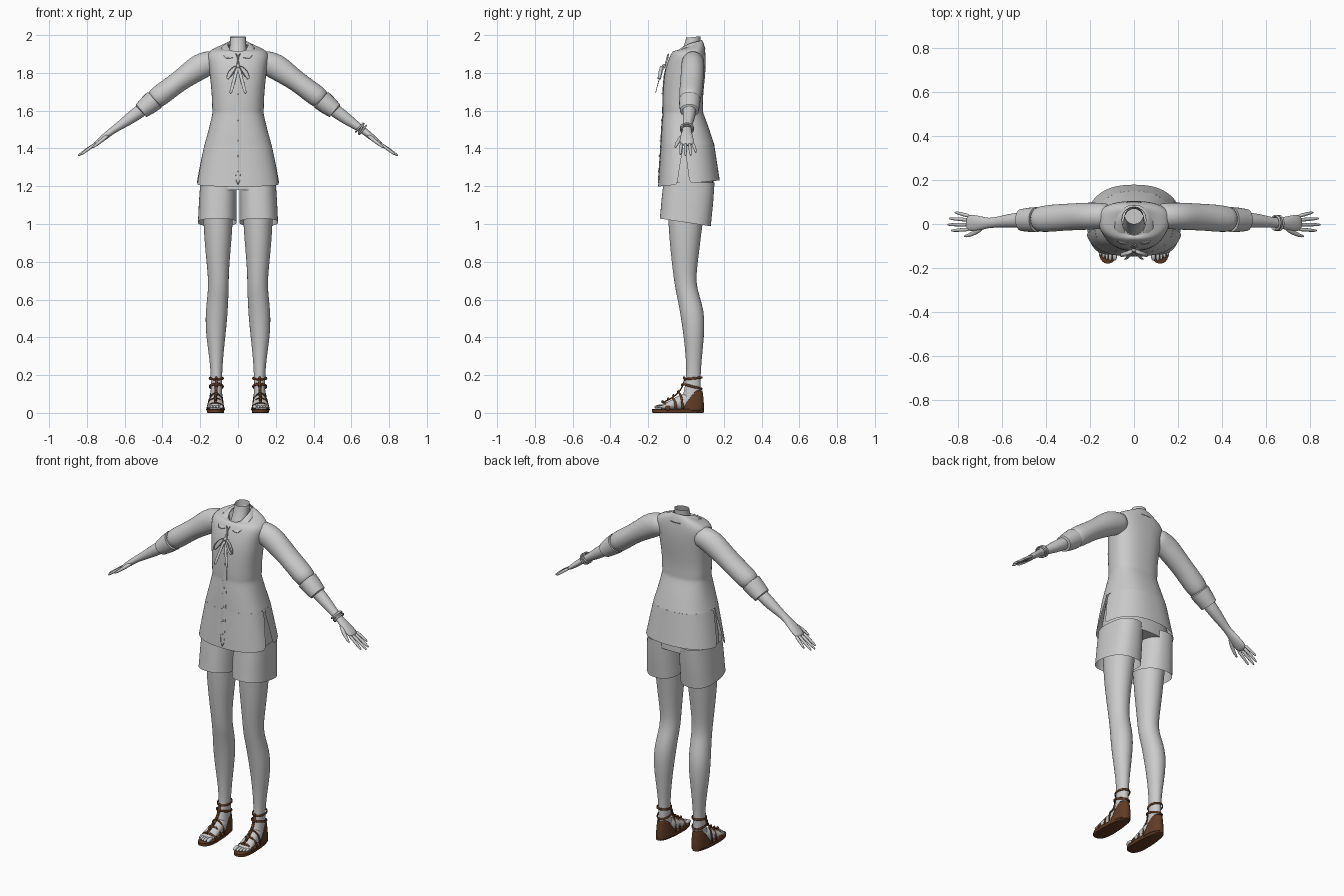
import bpy, bmesh
from math import sin, cos, pi, copysign
from mathutils import Vector as V

brown = bpy.data.materials.new("brown_leather")
brown.diffuse_color = (0.12, 0.045, 0.018, 1)


def loft(name, rows, closed=True, caps=False, wrap=False, subd=1, mirror=True, mat=None, thick=0):
    """Skin a list of point rows into a smooth surface."""
    bm = bmesh.new()
    vs = [[bm.verts.new(p) for p in r] for r in rows]
    n, m = len(rows[0]), len(rows)
    for j in range(m if wrap else m - 1):
        a, b = vs[j], vs[(j + 1) % m]
        for i in range(n if closed else n - 1):
            k = (i + 1) % n
            bm.faces.new((a[i], a[k], b[k], b[i]))
    if caps:
        bm.faces.new(vs[0])
        bm.faces.new(vs[-1])
    bmesh.ops.recalc_face_normals(bm, faces=bm.faces)
    me = bpy.data.meshes.new(name)
    bm.to_mesh(me)
    bm.free()
    me.polygons.foreach_set("use_smooth", [True] * len(me.polygons))
    if not subd:
        me.set_sharp_from_angle(angle=0.7)
    ob = bpy.data.objects.new(name, me)
    bpy.context.collection.objects.link(ob)
    if mirror:
        md = ob.modifiers.new("mirror", 'MIRROR')
        md.merge_threshold = 0.0005
    if thick:
        ob.modifiers.new("thickness", 'SOLIDIFY').thickness = thick
    if subd:
        md = ob.modifiers.new("smooth", 'SUBSURF')
        md.levels = md.render_levels = subd
    if mat:
        me.materials.append(mat)
    return ob


def ring(z, hw, yf, yb, cy=0.0, tilt=0.0, cx=0.0, p=2.4, n=40, a0=0.0, a1=None):
    """Horizontal rounded outline; a0..a1 gives an open arc instead."""
    out = []
    for i in range(n):
        a = 2 * pi * i / n if a1 is None else a0 + (a1 - a0) * i / (n - 1)
        c, s = cos(a), sin(a)
        x = hw * copysign(abs(c) ** (2 / p), c)
        y = abs(s) ** (2 / p) * ((yb - cy) if s > 0 else (yf - cy))
        out.append(V((cx + x, cy + y, z + tilt * y)))
    return out


def sweep(name, pts, rad, ref, n=10, wrap=False, caps=True, **kw):
    """Tube along points; rad is (along ref, across) or a list of these."""
    pts, ref, rows = [V(p) for p in pts], V(ref), []
    m = len(pts)
    for i, p in enumerate(pts):
        q0 = pts[(i - 1) % m] if wrap or i else p
        q1 = pts[(i + 1) % m] if wrap or i < m - 1 else p
        t = (q1 - q0).normalized()
        s = (ref - t * ref.dot(t)).normalized()
        u = t.cross(s)
        a, b = rad[i] if isinstance(rad, list) else rad
        rows.append([p + s * a * cos(2 * pi * k / n) + u * b * sin(2 * pi * k / n) for k in range(n)])
    return loft(name, rows, caps=caps and not wrap, wrap=wrap, **kw)


def ball(name, c, r, mirror=False, mat=None):
    rows = [[V(c) + r * V((sin(a) * cos(b), sin(a) * sin(b), cos(a)))
             for b in [2 * pi * k / 8 for k in range(8)]] for a in (0.35, 1.1, 2.0, 2.8)]
    loft(name, rows, caps=True, mirror=mirror, mat=mat)


# Shirt body
waist = (1.42, .178, -.133, .15, -.01)
body = [waist, (1.5, .155, -.13, .125, -.01), (1.57, .139, -.124, .098), (1.595, .134, -.121, .089),
        (1.61, .138, -.123, .092), (1.66, .137, -.123, .088), (1.75, .145, -.12, .098),
        (1.82, .153, -.11, .104, .01), (1.87, .162, -.093, .105, .02), (1.9, .165, -.08, .103, .03),
        (1.925, .14, -.07, .1, .03, .1), (1.94, .095, -.06, .095, .03, .25), (1.95, .058, -.05, .085, .03, .45)]
loft("shirt_body", [ring(*r) for r in body], mirror=False)

# Shirt skirt: front and back panels parted by side slits
skirt = [(*waist, 0, 0), (1.35, .193, -.138, .16, -.01, .03, .4), (1.28, .207, -.143, .17, -.01, .06, .75),
         (1.212, .22, -.148, .179, -.01, .1, 1)]
for name, base, gap in (("shirt_front_panel", pi, .2), ("shirt_back_panel", 0, .1)):
    loft(name, [ring(*r[:6], n=24, a0=base + gap * r[6], a1=base + pi - gap * r[6]) for r in skirt],
         closed=False, mirror=False)

# Placket and buttons
sweep("placket", [(0, -.088, 1.87), (0, -.112, 1.82), (0, -.121, 1.75), (0, -.124, 1.66), (0, -.123, 1.6),
                  (0, -.131, 1.5), (0, -.134, 1.42), (0, -.14, 1.33), (0, -.149, 1.2)],
      (.014, .002), (1, 0, 0), mirror=False)
for z, y in ((1.69, -.125), (1.55, -.129), (1.44, -.136), (1.36, -.141), (1.28, -.145)):
    ball("button", (0, y, z), .005)

# Collar: stand, fold line and outer edge, mirrored
stand = [(0, .08, 1.94), (.045, .065, 1.945), (.058, .02, 1.945), (.042, -.035, 1.92), (.012, -.08, 1.875)]
fold = [(0, .078, 1.985), (.043, .064, 1.985), (.06, .02, 1.968), (.044, -.035, 1.93), (.012, -.088, 1.885)]
edge = [(0, .11, 1.925), (.07, .098, 1.925), (.095, .02, 1.945), (.088, -.055, 1.915), (.07, -.106, 1.865)]
loft("collar", [[V(p) for p in r] for r in (stand, fold, edge)], closed=False, thick=.004)

# Neck stub
loft("neck", [ring(*r, p=2, n=20) for r in ((1.86, .05, -.05, .07), (1.94, .044, -.01, .075, .03),
                                            (1.99, .042, .0, .078, .04, .1))], mirror=False)

# Ribbon bow: ties, knot, loops and tails
sweep("bow_tie_cord", [(.014, -.092, 1.905), (-.006, -.1, 1.875), (.006, -.107, 1.85), (0, -.112, 1.835)],
      (.005, .004), (0, 1, 0))
ball("bow_knot", (0, -.118, 1.835), .013)
sweep("bow_loop", [(.003, -.12, 1.838), (.025, -.13, 1.835), (.05, -.136, 1.81), (.064, -.142, 1.775),
                   (.054, -.142, 1.762), (.035, -.138, 1.785), (.015, -.13, 1.815)],
      (.009, .003), (0, 1, 0), wrap=True)
sweep("bow_tail", [(.002, -.122, 1.832), (.014, -.135, 1.79), (.026, -.15, 1.74), (.042, -.163, 1.685)],
      (.009, .002), (1, 0, 0))

# Sleeves, cuffs, forearms
Y = (0, 1, 0)
sweep("sleeve", [(.1, .037, 1.862), (.15, .037, 1.855), (.2, .036, 1.835), (.25, .034, 1.8), (.31, .031, 1.757),
                 (.37, .027, 1.712), (.42, .022, 1.675), (.455, .02, 1.648)],
      [(.055, .055), (.06, .064), (.062, .07), (.062, .063), (.061, .055), (.062, .056), (.06, .058), (.05, .05)],
      Y, n=24)
sweep("cuff", [(.44, .02, 1.659), (.442, .02, 1.657), (.475, .019, 1.63), (.512, .018, 1.6), (.514, .018, 1.598)],
      [(.05, .05), (.057, .056), (.055, .052), (.05, .044), (.042, .036)], Y, n=24, subd=0)
sweep("forearm", [(.45, .02, 1.65), (.52, .018, 1.596), (.57, .014, 1.56), (.62, .008, 1.525), (.66, .004, 1.498),
                  (.69, .004, 1.475), (.73, .004, 1.442), (.765, .006, 1.415)],
      [(.036, .036), (.036, .036), (.032, .032), (.025, .024), (.022, .019), (.031, .018), (.039, .016), (.036, .01)],
      Y, n=16)

# Fingers and thumb
for y0, y1, x1, z1 in ((-.024, -.03, .832, 1.366), (-.003, -.003, .848, 1.36), (.018, .025, .842, 1.362), (.036, .052, .815, 1.378)):
    ym, xm = (y0 + y1) / 2, (.745 + x1) / 2
    sweep("finger", [(.745, y0, 1.43), (xm, ym, (1.434 + z1) / 2), (x1 - .008, y1, z1 + .006), (x1, y1, z1)],
          [(.01, .01), (.009, .009), (.007, .007), (.003, .003)], Y, n=8)
sweep("thumb", [(.685, -.012, 1.472), (.72, -.038, 1.443), (.75, -.052, 1.42), (.775, -.057, 1.4)],
      [(.016, .012), (.012, .011), (.01, .009), (.004, .004)], Y, n=8)

# Bracelets on one wrist only
d = V((.82, 0, -.57))
up = V((.57, 0, .82))
for k, tilt in enumerate((.12, -.15, .05)):
    c = V((.643, .005, 1.511)) + d * .011 * k
    sweep("bracelet", [c + V(Y) * .033 * cos(a) + up * .03 * sin(a) + d * tilt * .03 * sin(a)
                       for a in [2 * pi * i / 16 for i in range(16)]], (.005, .005), d, n=8, wrap=True, mirror=False)

# Shorts: seat and two legs with slanted hem
loft("shorts_seat", [ring(*r) for r in ((1.18, .196, -.115, .145), (1.25, .193, -.115, .145), (1.4, .165, -.11, .125))],
     caps=True, mirror=False, subd=0)
loft("shorts_leg", [ring(z, (x1 - .007) / 2, yf, yb, 0, t, (x1 + .007) / 2, n=28) for z, x1, yf, yb, t in
                    ((1.008, .213, -.14, .132, -.15), (1.06, .21, -.135, .138, -.1),
                     (1.13, .207, -.13, .146, -.04), (1.22, .2, -.12, .152, 0))])

# Legs
loft("leg", [ring(z, (b - a) / 2, yf, yb, (yf + yb) / 2, 0, (a + b) / 2, p=2.05, n=20) for z, a, b, yf, yb in
             ((1.22, .02, .19, -.1, .12), (1.0, .026, .185, -.096, .088), (.85, .04, .173, -.082, .07),
              (.73, .049, .16, -.068, .054), (.66, .048, .158, -.058, .058), (.58, .052, .167, -.04, .086),
              (.5, .056, .174, -.027, .1), (.4, .067, .169, -.012, .096), (.28, .08, .15, .0, .083),
              (.18, .085, .143, .002, .076), (.11, .084, .145, -.012, .08), (.05, .084, .147, -.03, .083))])

# Feet and toes
foot = ((.085, .115, .018, .06), (.06, .115, .03, .085), (.02, .115, .033, .11), (-.03, .116, .036, .1),
        (-.08, .119, .042, .068), (-.115, .121, .043, .05), (-.135, .121, .036, .042))
loft("foot", [[V((cx + hw * cos(a), y, (zt + .015) / 2 + (zt - .015) / 2 * sin(a)))
               for a in [2 * pi * k / 16 for k in range(16)]] for y, cx, hw, zt in foot], caps=True)
for x, y, r in ((.088, -.165, .012), (.108, -.168, .009), (.124, -.163, .008), (.139, -.155, .008), (.153, -.145, .0075)):
    sweep("toe", [(x, -.115, .034), (x, y + .02, .034), (x, y + .006, .03), (x, y, .027)],
          [(r, r * .9), (r, r), (r * .9, r * .8), (r * .4, r * .4)], (1, 0, 0), n=8)


# Sandal sole
def sole_row(z, s):
    out = ring(z, .052 * s, -.042 - .138 * s, -.042 + .137 * s, -.042, p=2.5, n=32)
    for v in out:
        v.x = .119 + v.x * (.8 - 1.1 * v.y)
    return out


loft("sandal_sole", [sole_row(0, .95), sole_row(.003, 1), sole_row(.019, 1), sole_row(.021, .96)],
     caps=True, subd=0, mat=brown)

# Sandal heel cup
loft("heel_cup", [ring(z, hw, -.05, yb, .01, 0, .116, n=16, p=2.2, a0=g, a1=pi - g) for z, hw, yb, g in
                  ((.008, .043, .095, -.5), (.04, .041, .096, -.25), (.08, .038, .093, .1), (.12, .034, .088, .55))],
     closed=False, thick=.004, mat=brown)

# Ankle straps
for z, cy, ry, slope in ((.183, .04, .045, .1), (.14, .034, .05, -.25)):
    sweep("ankle_strap", [(.115 + .037 * cos(a), cy + ry * sin(a), z - slope * ry * sin(a) * -1)
                          for a in [2 * pi * k / 20 for k in range(20)]], (.007, .004), (0, 0, 1), n=8, wrap=True, mat=brown)

# Instep strap with beads, and cross straps
spine = [(.115, -.006, .182), (.115, -.016, .145), (.116, -.036, .109), (.118, -.062, .088), (.12, -.09, .07), (.121, -.12, .056)]
sweep("instep_strap", spine, (.009, .004), (1, 0, 0), n=8, mat=brown)
for x, y, z in spine:
    ball("strap_bead", (x, y - .004, z + .003), .009, True, brown)
for y, hw, zt, w in ((-.04, .041, .106, .006), (-.075, .044, .08, .007), (-.118, .047, .054, .012)):
    sweep("cross_strap", [(.119 + hw * cos(a), y + .022 * abs(cos(a)), .012 + (zt - .012) * sin(a) ** .8)
                          for a in [pi * k / 10 + .0001 * (5 - k) for k in range(11)]], (w, .004), Y, n=8, mat=brown)
